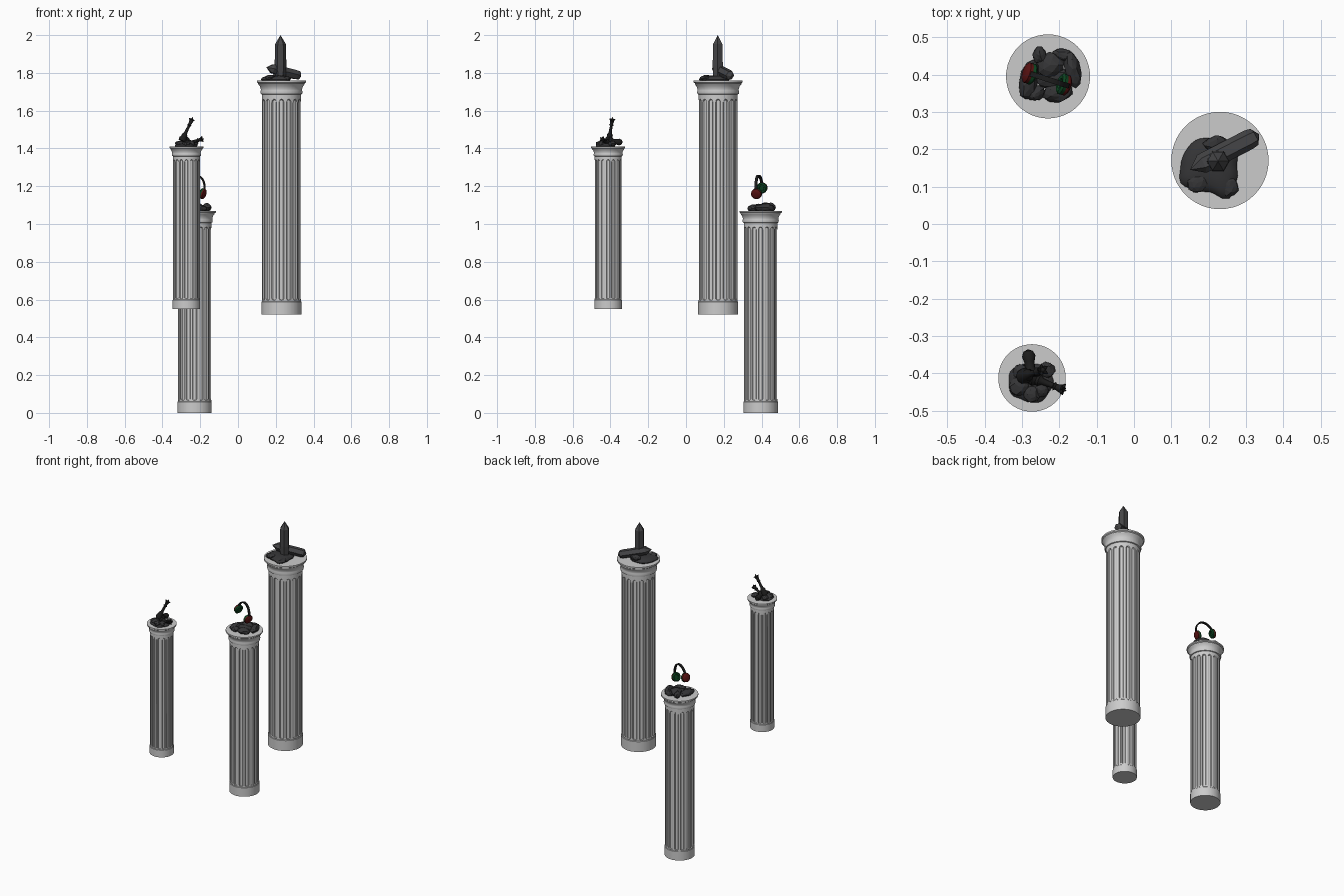
import bpy, bmesh, math, random
from mathutils import Vector, Matrix

if "Cube" in bpy.data.objects:
    bpy.data.objects.remove(bpy.data.objects["Cube"])

random.seed(4)


def material(name, rgb):
    m = bpy.data.materials.new(name)
    m.diffuse_color = (*rgb, 1)
    m.use_nodes = True
    m.node_tree.nodes["Principled BSDF"].inputs["Base Color"].default_value = m.diffuse_color
    return m


STONE = material("dark_stone", (0.035, 0.035, 0.037))
CRYSTAL = material("dark_crystal", (0.06, 0.06, 0.063))
BLACK = material("black", (0.012, 0.012, 0.012))
RED = material("dark_red", (0.10, 0.006, 0.006))
GREEN = material("dark_green", (0.004, 0.06, 0.015))


def finish(name, bm, mat=None, smooth=None):
    bmesh.ops.remove_doubles(bm, verts=bm.verts, dist=1e-5)
    bmesh.ops.recalc_face_normals(bm, faces=bm.faces)
    me = bpy.data.meshes.new(name)
    bm.to_mesh(me)
    bm.free()
    ob = bpy.data.objects.new(name, me)
    bpy.context.collection.objects.link(ob)
    if mat:
        me.materials.append(mat)
    if smooth:
        bpy.ops.object.select_all(action='DESELECT')
        ob.select_set(True)
        bpy.context.view_layer.objects.active = ob
        bpy.ops.object.shade_smooth_by_angle(angle=math.radians(smooth))
    return ob


def skin(bm, rings, caps=True):
    """Bridge a list of closed rings of points."""
    vs = [[bm.verts.new(p) for p in r] for r in rings]
    n = len(vs[0])
    for a, b in zip(vs, vs[1:]):
        for i in range(n):
            j = (i + 1) % n
            bm.faces.new((a[i], a[j], b[j], b[i]))
    if caps:
        bm.faces.new(vs[0])
        bm.faces.new(vs[-1])


def lathe(name, p, q, profile, sides, mat, smooth=None):
    """Turn a profile of (fraction along p-q, radius) around the line p-q."""
    p, q = Vector(p), Vector(q)
    rot = (q - p).to_track_quat('Z', 'Y')
    rings = []
    for t, r in profile:
        r = max(r, 1e-7)
        rings.append([p + (q - p) * t + rot @ Vector((r * math.cos(a), r * math.sin(a), 0))
                      for a in (math.tau * i / sides for i in range(sides))])
    bm = bmesh.new()
    skin(bm, rings, caps=False)
    return finish(name, bm, mat, smooth)


def column(name, x, y, z, h):
    """Fluted column with round-ended grooves; all sizes are fractions of h."""
    flutes, half, R, depth = 16, 0.135, 0.083, 0.007
    us = [-1, -0.7, 0, 0.7, 1]
    cols = [(math.tau * k / flutes + u * half, u) for k in range(flutes) for u in us]

    def ring(r, zz, groove=0.0, arch=0.0):
        out = []
        for a, u in cols:
            c = math.sqrt(max(0, 1 - u * u))
            rr = r - groove * c
            out.append((x + h * rr * math.cos(a), y + h * rr * math.sin(a), z + h * (zz + arch * c)))
        return out

    bm = bmesh.new()
    skin(bm, [
        ring(0.085, 0), ring(0.085, 0.055), ring(R, 0.057),
        ring(R, 0.07, 0, -0.009), ring(R, 0.07, depth, -0.007),
        ring(R, 0.905, depth, 0.012), ring(R, 0.905, 0, 0.016),
        ring(R, 0.94), ring(0.088, 0.942), ring(0.09, 0.95), ring(0.088, 0.958),
        ring(0.088, 0.963), ring(0.092, 0.975), ring(0.099, 0.984),
        ring(0.0995, 0.988), ring(0.105, 0.992), ring(0.105, 1.0)])
    return finish(name, bm, None, 30)


def mound(name, x, y, z, h, radii):
    """Low lobed pile of stone; radii are given every 30 degrees."""
    n, m = 36, len(radii)
    rings = []
    for s, t in [(0.95, 0), (1, 0.3), (0.92, 0.6), (0.7, 0.85), (0.35, 1), (1e-7, 1)]:
        pts = []
        for i in range(n):
            f = i / n * m
            k, w = int(f), 0.5 - 0.5 * math.cos(math.pi * (f % 1))
            r = s * (radii[k] * (1 - w) + radii[(k + 1) % m] * w)
            a = math.tau * i / n
            pts.append((x + r * math.cos(a), y + r * math.sin(a), z + h * t))
        rings.append(pts)
    bm = bmesh.new()
    skin(bm, rings, caps=False)
    bm.faces.new([v for v in list(bm.verts)[:n]])
    return finish(name, bm, STONE, 40)


def rock(name, loc, size, turn=0):
    bm = bmesh.new()
    bmesh.ops.create_icosphere(bm, subdivisions=2, radius=1)
    for v in bm.verts:
        v.co *= random.uniform(0.88, 1.08)
    bm.transform(Matrix.Translation(loc) @ Matrix.Rotation(math.radians(turn), 4, 'Z')
                 @ Matrix.Diagonal((*size, 1)))
    return finish(name, bm, STONE)


# Three columns of the same design
column("tall_column", 0.23, 0.17, 0.52, 1.24)
column("middle_column", -0.23, 0.395, 0, 1.07)
column("short_column", -0.273, -0.412, 0.55, 0.86)

# Crystals on the tall column
mound("crystal_bed", 0.205, 0.155, 1.757, 0.03,
      [0.07, 0.08, 0.08, 0.075, 0.08, 0.078, 0.08, 0.092, 0.072, 0.07, 0.1, 0.08])
lathe("upright_crystal", (0.225, 0.168, 1.77), (0.225, 0.168, 2.0),
      [(0, 0), (0, 0.027), (0.3, 0.031), (0.79, 0.029), (1, 0)], 6, CRYSTAL)
lathe("fallen_crystal", (0.15, 0.145, 1.83), (0.335, 0.24, 1.783),
      [(0, 0), (0.17, 0.027), (0.85, 0.027), (0.93, 0.024), (1, 0)], 6, CRYSTAL)
rock("crystal_stone_0", (0.17, 0.11, 1.775), (0.03, 0.025, 0.015), 20)
rock("crystal_stone_1", (0.255, 0.1, 1.77), (0.025, 0.03, 0.014))
rock("crystal_stone_2", (0.22, 0.215, 1.785), (0.035, 0.022, 0.02), 10)

# Game pieces on the short column
PIECE = [(0, 0), (0, 0.02), (0.1, 0.021), (0.17, 0.015), (0.24, 0.016), (0.32, 0.009),
         (0.62, 0.007), (0.65, 0.012), (0.7, 0.008), (0.85, 0.012), (0.88, 0.007), (1, 0)]
mound("piece_bed", -0.277, -0.425, 1.407, 0.022,
      [0.062, 0.06, 0.055, 0.05, 0.055, 0.062, 0.058, 0.06, 0.05, 0.052, 0.058, 0.055])


def crowned_piece(name, p, q):
    p, q = Vector(p), Vector(q)
    lathe(name, p, q, PIECE, 12, BLACK, 40)
    rot = (q - p).to_track_quat('Z', 'Y')
    c = p.lerp(q, 0.84)
    for i in range(5):
        a = math.tau * i / 5
        tip = c + rot @ Vector((0.018 * math.cos(a), 0.018 * math.sin(a), 0.008))
        lathe(f"{name}_point_{i}", c, tip, [(0, 0.006), (0.6, 0.005), (1, 0)], 6, BLACK)


crowned_piece("leaning_piece", (-0.297, -0.408, 1.44), (-0.237, -0.388, 1.568))
crowned_piece("lying_piece", (-0.275, -0.41, 1.425), (-0.18, -0.447, 1.452))
lathe("small_piece", (-0.275, -0.41, 1.44), (-0.284, -0.335, 1.432),
      [(0, 0), (0, 0.022), (0.15, 0.022), (0.35, 0.013), (0.55, 0.014), (0.75, 0.018), (0.92, 0.013), (1, 0)],
      12, BLACK, 40)
for i, (dx, dy, s) in enumerate([(-0.035, -0.02, 0.026), (0.0, -0.04, 0.024), (-0.03, 0.02, 0.022),
                                 (0.04, 0.025, 0.022), (0.025, -0.03, 0.02)]):
    rock(f"piece_stone_{i}", (-0.273 + dx, -0.415 + dy, 1.425), (s, s, 0.015), 40 * i)

# Rocks on the middle column
for i, (x, y, sx, sy, sz, turn) in enumerate([
        (-0.28, 0.385, 0.026, 0.055, 0.022, -12), (-0.165, 0.415, 0.022, 0.05, 0.024, 10),
        (-0.205, 0.353, 0.04, 0.028, 0.02, 5), (-0.225, 0.425, 0.04, 0.035, 0.026, 0),
        (-0.252, 0.45, 0.018, 0.026, 0.025, 15), (-0.262, 0.35, 0.026, 0.02, 0.018, 30),
        (-0.19, 0.452, 0.03, 0.018, 0.02, -10), (-0.22, 0.39, 0.05, 0.03, 0.02, 0)]):
    rock(f"loose_rock_{i}", (x, y, 1.065 + sz * 0.9), (sx, sy, sz), turn)

# Headphones floating above the rocks: red shells outside, green pads inside
ends = [Vector((-0.28, 0.403, 1.192)), Vector((-0.187, 0.373, 1.16))]
mid = (ends[0] + ends[1]) / 2
for side, c in zip(("left", "right"), ends):
    out = (c - mid).normalized()
    lathe(f"{side}_shell", c, c + out * 0.016,
          [(0, 0), (0, 0.028), (0.5, 0.028), (0.85, 0.021), (1, 0.012), (1, 0)], 20, RED, 40)
    lathe(f"{side}_pad", c, c - out * 0.014,
          [(0, 0), (0, 0.028), (0.6, 0.029), (1, 0.023), (0.9, 0.014), (0.6, 0.012), (0.6, 0)],
          20, GREEN, 40)

# Headband: flat strap bent in an arch between the cups
axis = (ends[1] - ends[0]) / 2
up = Vector((0, 0, 1))
up = (up - axis * up.dot(axis) / axis.length_squared).normalized()
wide = axis.cross(up).normalized()
rings = []
for i in range(25):
    a = math.pi * i / 24
    d = -axis * math.cos(a) * 1.1 + up * 0.082 * math.sin(a)
    nrm = d.normalized()
    rings.append([mid + d + nrm * n * 0.004 + wide * w * 0.007
                  for n, w in ((-1, -1), (-1, 1), (1, 1), (1, -1))])
bm = bmesh.new()
skin(bm, rings)
finish("headband", bm, BLACK, 30)
